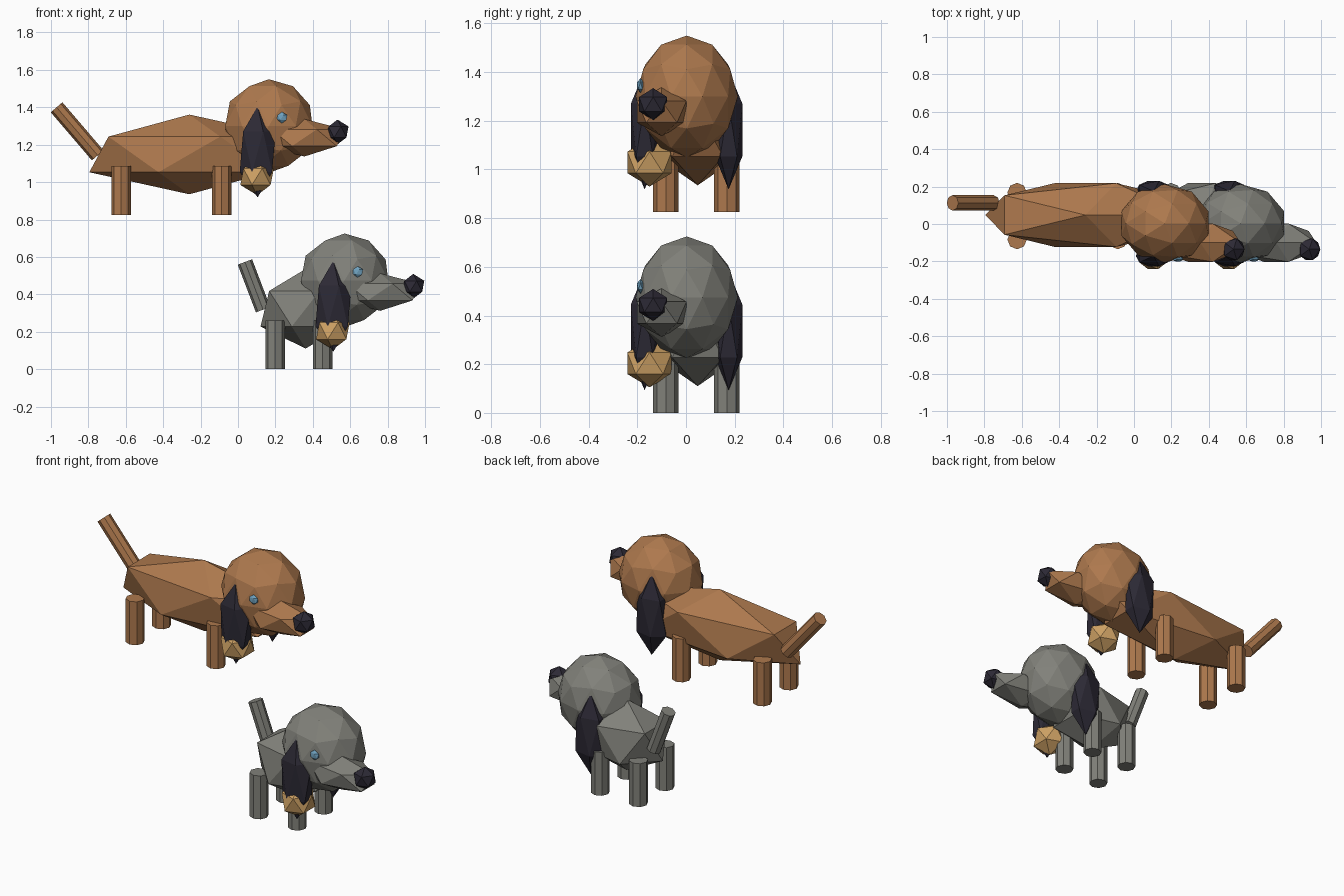
import bpy
from mathutils import Vector

if "Cube" in bpy.data.objects:
    bpy.data.objects.remove(bpy.data.objects["Cube"])


def material(name, rgb):
    m = bpy.data.materials.new(name)
    m.diffuse_color = (*rgb, 1)
    m.use_nodes = True
    m.node_tree.nodes["Principled BSDF"].inputs["Base Color"].default_value = m.diffuse_color
    return m


BROWN = material("brown", (0.42, 0.19, 0.075))
GREY = material("grey", (0.22, 0.22, 0.195))
DARK = material("dark", (0.025, 0.022, 0.035))
TAN = material("tan", (0.62, 0.36, 0.13))
BLUE = material("blue", (0.16, 0.36, 0.52))


def blob(name, loc, radii, mat, detail=1):
    """Faceted ellipsoid."""
    bpy.ops.mesh.primitive_ico_sphere_add(subdivisions=detail, radius=1, location=loc)
    ob = bpy.context.object
    ob.name = name
    ob.scale = radii
    ob.data.materials.append(mat)


def rod(name, a, b, r, mat):
    """Eight-sided cylinder between two points."""
    a, b = Vector(a), Vector(b)
    bpy.ops.mesh.primitive_cylinder_add(vertices=8, radius=r, depth=(b - a).length,
                                        location=(a + b) / 2)
    ob = bpy.context.object
    ob.name = name
    ob.rotation_mode = 'QUATERNION'
    ob.rotation_quaternion = (b - a).to_track_quat('Z', 'Y')
    ob.data.materials.append(mat)


def dog(tag, x, z, fur, body_x, body_len, leg_xs, tail_tip, tail_root):
    # head, snout and face
    blob(tag + "_head", (x, 0.003, z + 0.475), (0.245, 0.21, 0.25), fur, 2)
    blob(tag + "_snout", (x + 0.19, -0.1, z + 0.412), (0.24, 0.12, 0.1), fur)
    blob(tag + "_nose", (x + 0.367, -0.135, z + 0.443), (0.066, 0.068, 0.066), DARK)
    blob(tag + "_eye", (x + 0.07, -0.187, z + 0.52), (0.032, 0.016, 0.03), BLUE)
    # hanging ears, with an ornament on the front one
    for side, y in (("front", -0.17), ("back", 0.175)):
        blob(f"{tag}_{side}_ear", (x - 0.06, y, z + 0.337), (0.107, 0.066, 0.244), DARK)
    blob(tag + "_ear_ornament", (x - 0.063, -0.15, z + 0.204), (0.1, 0.107, 0.099), TAN)
    # body, legs and tail
    blob(tag + "_body", (body_x, 0.048, z + 0.323), (body_len, 0.2, 0.213), fur)
    for i, lx in enumerate(leg_xs):
        for j, ly in enumerate((-0.083, 0.168)):
            rod(f"{tag}_leg_{i}{j}", (lx, ly, z), (lx, ly, z + 0.26), 0.052, fur)
    rod(tag + "_tail", (tail_root[0], 0.113, z + tail_root[1]),
        (tail_tip[0], 0.113, z + tail_tip[1]), 0.041, fur)


# long dog above, short dog below
dog("long_dog", 0.165, 0.825, BROWN, -0.26, 0.598, (-0.625, -0.087),
    (-0.97, 0.575), (-0.75, 0.318))
dog("short_dog", 0.57, 0.0, GREY, 0.362, 0.27, (0.198, 0.452),
    (0.037, 0.573), (0.134, 0.318))
